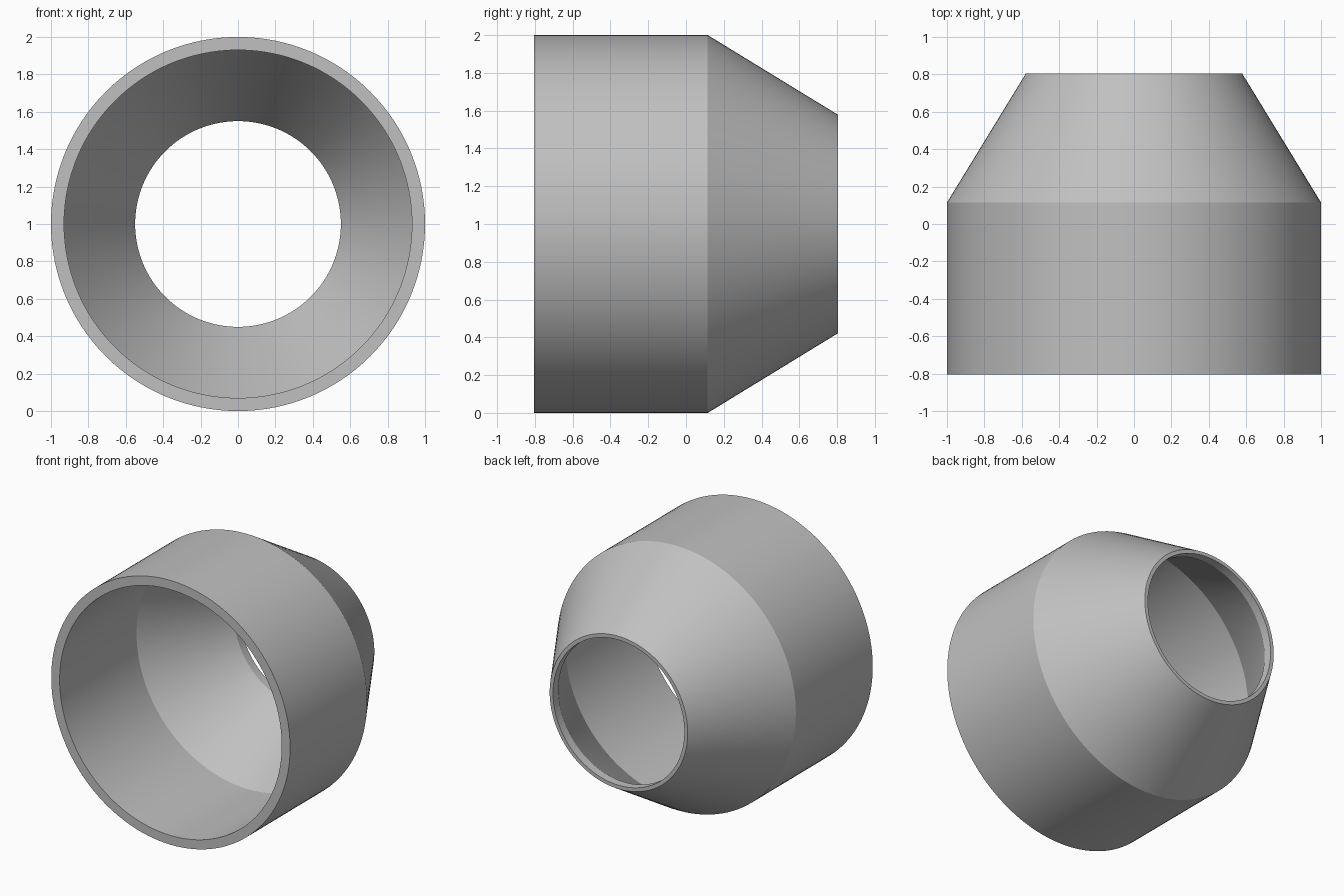
import bpy, bmesh, math

cube = bpy.data.objects.get("Cube")
if cube:
    bpy.data.objects.remove(cube, do_unlink=True)

SEGMENTS = 128

# Closed wall section as (radius, y): outer skin front to back, then the bore
WALL = [
    (1.0, -0.805), (1.0, 0.115), (0.578, 0.805),
    (0.55, 0.805), (0.55, 0.74), (0.93, 0.115), (0.93, -0.805),
]


def make_material(name, rgb):
    mat = bpy.data.materials.new(name)
    mat.use_nodes = True
    colour = (*rgb, 1.0)
    mat.diffuse_color = colour
    mat.node_tree.nodes["Principled BSDF"].inputs["Base Color"].default_value = colour
    return mat


def revolve(name, section, mat):
    """Spin a closed section about the front-to-back axis."""
    bm = bmesh.new()
    verts = [bm.verts.new((r, y, 1.0)) for r, y in section]
    edges = [bm.edges.new((v, verts[(i + 1) % len(verts)])) for i, v in enumerate(verts)]
    for v in verts:
        v.co.z = 0.0
    bmesh.ops.spin(bm, geom=verts + edges, cent=(0, 0, 0), axis=(0, 1, 0),
                   angle=math.tau, steps=SEGMENTS, use_merge=True)
    bmesh.ops.remove_doubles(bm, verts=bm.verts, dist=0.0001)
    bmesh.ops.recalc_face_normals(bm, faces=bm.faces)
    mesh = bpy.data.meshes.new(name)
    bm.to_mesh(mesh)
    bm.free()
    mesh.materials.append(mat)
    obj = bpy.data.objects.new(name, mesh)
    bpy.context.collection.objects.link(obj)
    obj.location.z = 1.0
    return obj


# Hollow pipe reducer: straight collar, tapered neck, short straight lip in the bore
reducer = revolve("pipe_reducer", WALL, make_material("plain grey", (0.53, 0.53, 0.53)))

bpy.ops.object.select_all(action="DESELECT")
reducer.select_set(True)
bpy.context.view_layer.objects.active = reducer
bpy.ops.object.shade_smooth_by_angle(angle=math.radians(25))
